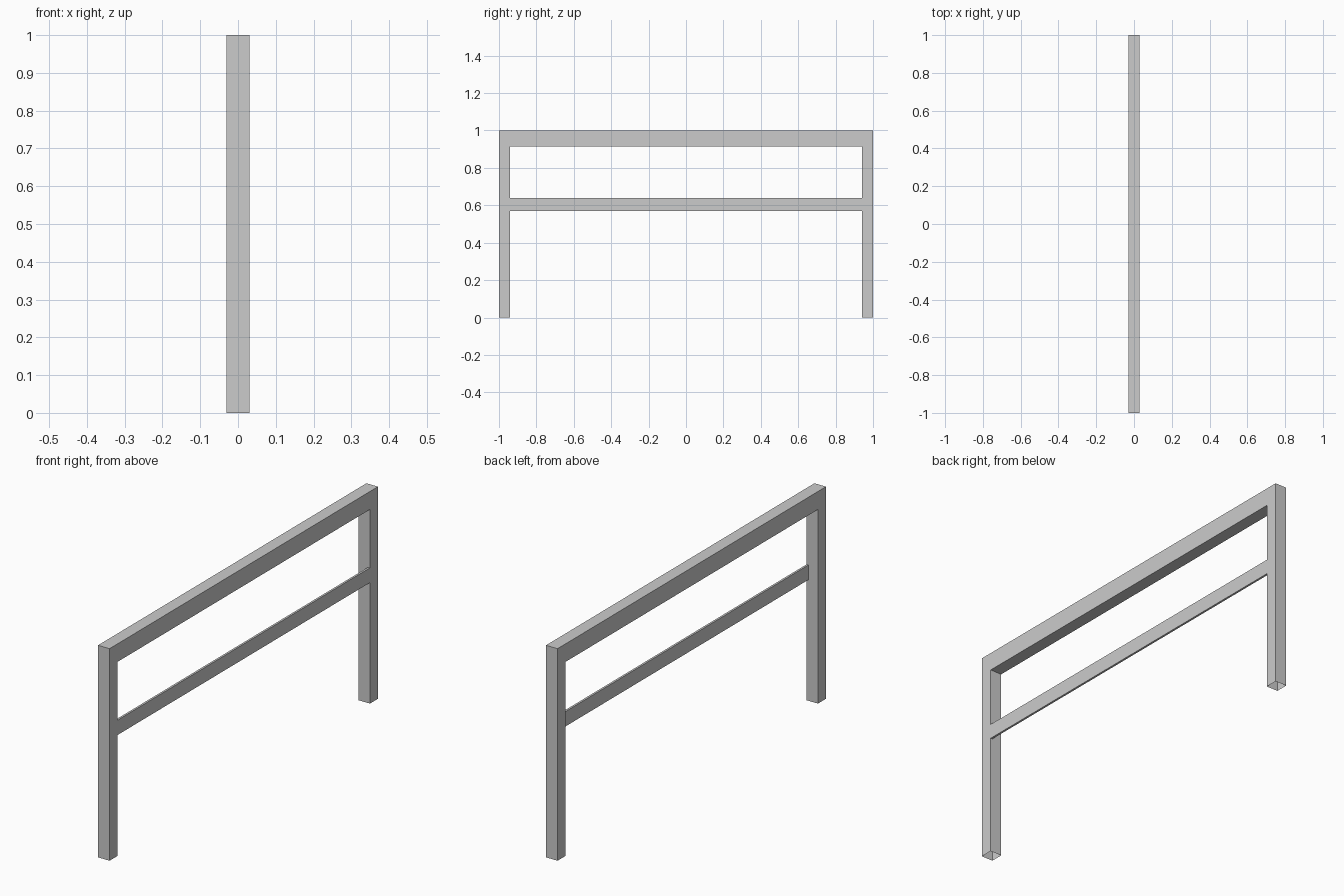
import bpy, bmesh

if "Cube" in bpy.data.objects:
    bpy.data.objects.remove(bpy.data.objects["Cube"])

HALF = 0.03      # half depth of the square tubing
POST = 0.06      # post width
RAIL_Z = 0.915   # underside of the top rail


def make_object(name, bm):
    bmesh.ops.recalc_face_normals(bm, faces=bm.faces)
    mesh = bpy.data.meshes.new(name)
    bm.to_mesh(mesh)
    bm.free()
    obj = bpy.data.objects.new(name, mesh)
    bpy.context.collection.objects.link(obj)
    return obj


def extrude_profile(name, points, x0, x1, open_bottom=False):
    """Extrude a (y, z) outline along x; optionally leave the faces on the floor open."""
    bm = bmesh.new()
    face = bm.faces.new([bm.verts.new((x0, y, z)) for y, z in points])
    result = bmesh.ops.extrude_face_region(bm, geom=[face], use_keep_orig=True)
    moved = [g for g in result["geom"] if isinstance(g, bmesh.types.BMVert)]
    bmesh.ops.translate(bm, verts=moved, vec=(x1 - x0, 0, 0))
    bmesh.ops.recalc_face_normals(bm, faces=bm.faces)
    if open_bottom:
        feet = [f for f in bm.faces if all(v.co.z < 0.001 for v in f.verts)]
        bmesh.ops.delete(bm, geom=feet, context='FACES_ONLY')
    return make_object(name, bm)


# Two posts and top rail as one arch of hollow tubing, open at the feet
inner = 1 - POST
half = [(1, 0), (1, 1)]
arch = [(-1, 0), (-1, 1), (1, 1), (1, 0),
        (inner, 0), (inner, RAIL_Z), (-inner, RAIL_Z), (-inner, 0)]
extrude_profile("post_and_top_rail_frame", arch, -HALF, HALF, open_bottom=True)

# Thin middle rail, flush with the +x side of the posts
bar = [(-inner, 0.57), (-inner, 0.64), (inner, 0.64), (inner, 0.57)]
extrude_profile("middle_rail", bar, 0.02, HALF)
